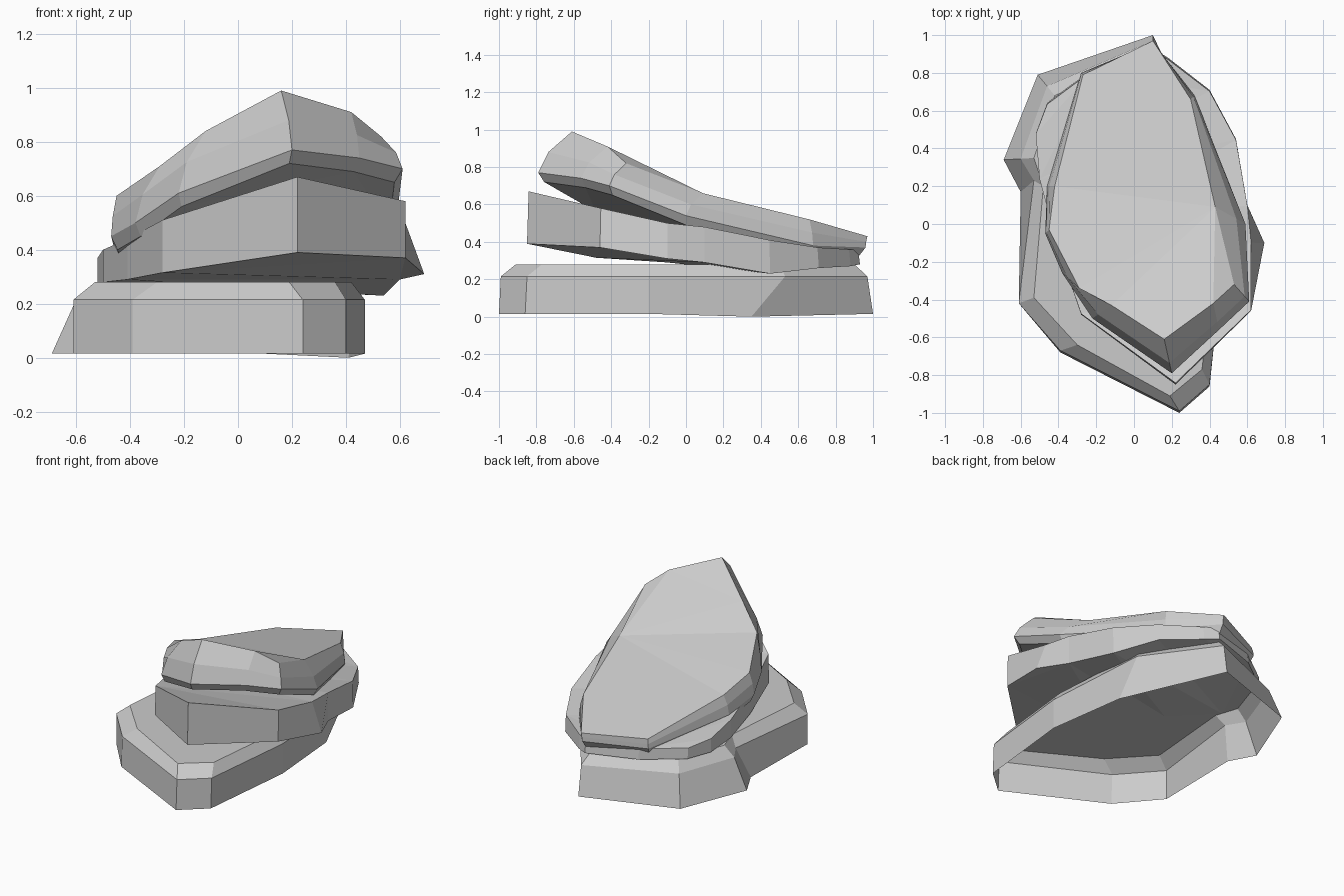
import bpy, bmesh
from mathutils import Vector


def slab(name, rings, caps):
    """Faceted rock: bridge matching rings, then cap chosen index loops (ring, indices)."""
    bm = bmesh.new()
    vs = [[bm.verts.new(p) for p in ring] for ring in rings]
    n = len(rings[0])
    for a, b in zip(vs, vs[1:]):
        for i in range(n):
            j = (i + 1) % n
            bm.faces.new((a[i], a[j], b[j], b[i]))
    for r, idx in caps:
        bm.faces.new([vs[r][i] for i in idx])
    bmesh.ops.recalc_face_normals(bm, faces=bm.faces)
    bmesh.ops.triangulate(bm, faces=[f for f in bm.faces if len(f.verts) > 4])
    me = bpy.data.meshes.new(name)
    bm.to_mesh(me)
    bm.free()
    ob = bpy.data.objects.new(name, me)
    bpy.context.collection.objects.link(ob)
    return ob


# Bottom rock, open underneath: ground x, y, z, then shoulder x, y, then top x, y
base = [
    (.24, -1.0, .015, .24, -.99, .19, -.91),
    (.40, -.86, .015, .40, -.85, .36, -.77),
    (.47, -.20, .015, .47, -.20, .42, -.20),
    (.41, .35, 0, .42, .53, .37, .50),
    (.10, 1.0, .015, .10, .97, .08, .90),
    (-.51, .79, .015, -.46, .73, -.42, .68),
    (-.69, .34, .015, -.60, .345, -.53, .35),
    (-.60, .17, .015, -.53, .23, -.48, .20),
    (-.61, -.42, .015, -.61, -.42, -.53, -.39),
    (-.39, -.68, .015, -.39, -.67, -.30, -.64),
]
slab("bottom_rock",
     [[p[:3] for p in base],
      [(p[3], p[4], .215) for p in base],
      [(p[5], p[6], .28) for p in base]],
     [(2, range(len(base)))])

# Middle rock: x, y, lower z, upper z
mid = [
    (.22, -.85, .39, .67), (.62, -.46, .37, .58), (.69, -.10, .31, .50),
    (.60, .10, .29, .48), (.54, .45, .23, .41), (.40, .71, .26, .37),
    (.18, .88, .27, .36), (.10, .93, .28, .36), (-.22, .82, .28, .35),
    (-.46, .64, .28, .35), (-.52, .48, .28, .37), (-.50, .24, .28, .40),
    (-.41, -.10, .29, .44), (-.28, -.48, .315, .51),
]
tops = [(x - (.07 if x > .65 else 0), y * .99, zt) for x, y, zb, zt in mid]
all_mid = range(len(mid))
slab("middle_rock", [[p[:3] for p in mid], tops], [(0, all_mid), (1, all_mid)])

# Top rock: upper face corner, then widest edge corner
cap = [
    (.16, -.61, .99, .20, -.79, .77),
    (.42, -.42, .91, .45, -.56, .74),
    (.53, -.32, .82, .61, -.41, .70),
    (.43, .09, .66, .59, .00, .54),
    (.30, .66, .52, .32, .68, .38),
    (.10, .97, .43, .10, .96, .37),
    (-.27, .79, .42, -.28, .80, .36),
    (-.42, .20, .53, -.46, .20, .41),
    (-.45, -.03, .60, -.47, -.05, .45),
    (-.29, -.34, .71, -.38, -.26, .50),
    (-.12, -.43, .84, -.22, -.50, .61),
]
upper = [Vector(p[:3]) for p in cap]
edge = [Vector(p[3:]) for p in cap]
shoulder = [Vector((u.x + .7 * (e.x - u.x), u.y + .7 * (e.y - u.y), (u.z + e.z) / 2))
            for u, e in zip(upper, edge)]
under = [Vector((e.x * .95, e.y * .96, e.z - .05)) for e in edge]
slab("top_rock", [under, edge, shoulder, upper],
     [(0, range(len(cap))), (3, (8, 9, 10, 0, 1, 2, 3)), (3, range(3, 9))])
